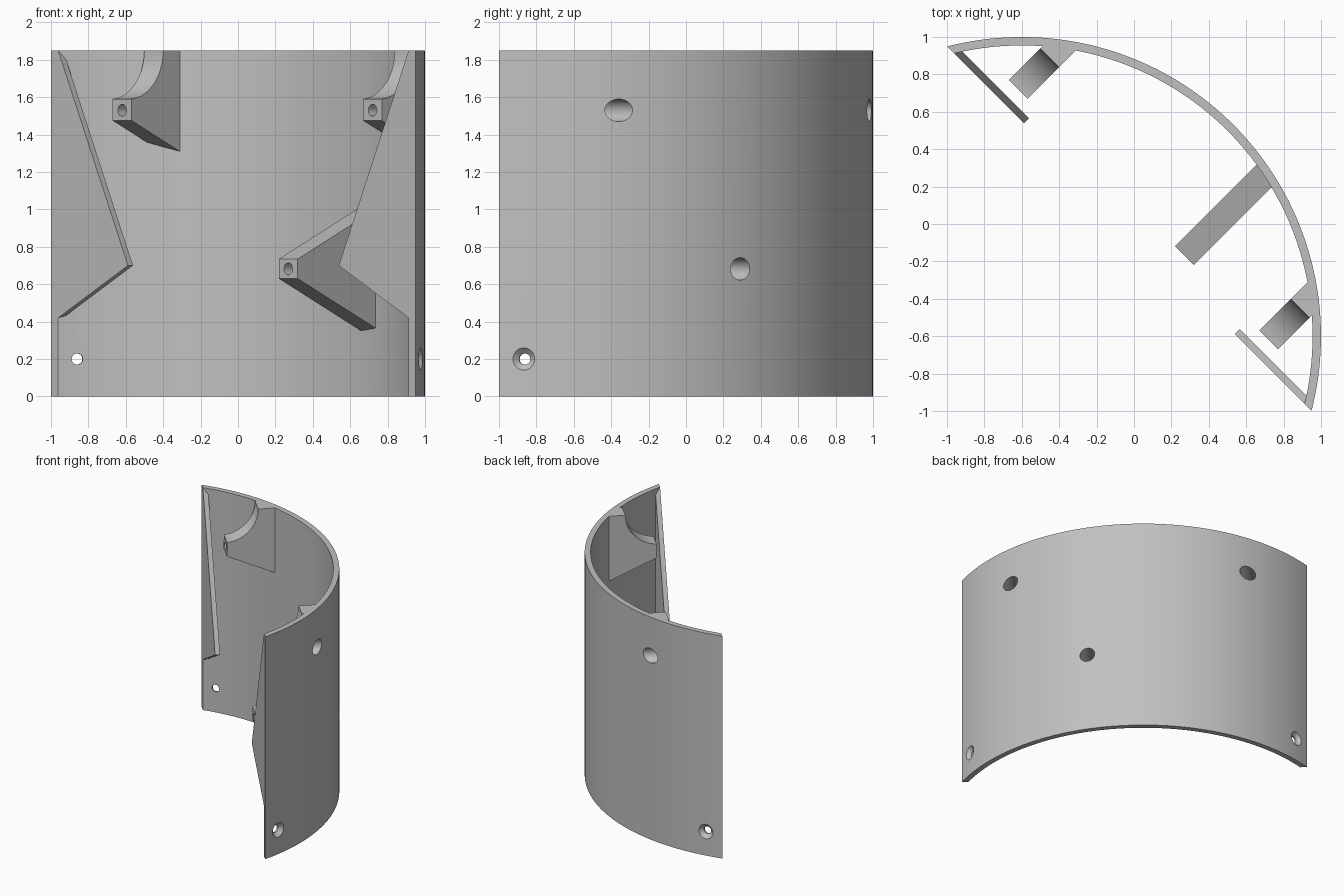
import bpy, bmesh, math
from mathutils import Matrix, Vector

if "Cube" in bpy.data.objects:
    bpy.data.objects.remove(bpy.data.objects["Cube"])

# Local frame: u runs across the opening, v runs out through the curved wall
TURN = Matrix.Rotation(math.radians(-45), 4, "Z")
HEIGHT = 1.85
CENTRE_V = -0.849
R_OUT, R_IN = 1.6, 1.555
V_CUT, V_BACK = -0.035, 0.003
V_TIP = 0.07

grey = bpy.data.materials.new("light_grey")
grey.use_nodes = True
grey.diffuse_color = (0.53, 0.53, 0.53, 1)
grey.node_tree.nodes["Principled BSDF"].inputs["Base Color"].default_value = grey.diffuse_color


def finish(name, bm):
    bmesh.ops.recalc_face_normals(bm, faces=bm.faces)
    bm.transform(TURN)
    mesh = bpy.data.meshes.new(name)
    bm.to_mesh(mesh)
    bm.free()
    mesh.materials.append(grey)
    obj = bpy.data.objects.new(name, mesh)
    bpy.context.collection.objects.link(obj)
    return obj


def prism(name, points, low, high, place):
    """Extrude a flat outline from low to high; place maps (a, b, h) to (u, v, z)."""
    bm = bmesh.new()
    face = bm.faces.new([bm.verts.new(place(a, b, low)) for a, b in points])
    moved = bmesh.ops.extrude_face_region(bm, geom=[face])["geom"]
    shift = Vector(place(0, 0, high)) - Vector(place(0, 0, low))
    bmesh.ops.translate(bm, vec=shift, verts=[g for g in moved if isinstance(g, bmesh.types.BMVert)])
    return finish(name, bm)


def drill(start, end, r_start, r_end):
    start, end = Vector(start), Vector(end)
    axis = end - start
    place = Matrix.Translation((start + end) / 2) @ axis.to_track_quat("Z", "Y").to_matrix().to_4x4()
    bm = bmesh.new()
    bmesh.ops.create_cone(bm, cap_ends=True, segments=32, radius1=r_start,
                          radius2=r_end, depth=axis.length, matrix=place)
    cutter = finish("drill_cutter", bm)
    cutter.hide_render = True
    return cutter


def combine(obj, cutter, operation="DIFFERENCE"):
    mod = obj.modifiers.new("cut", "BOOLEAN")
    mod.object, mod.operation, mod.solver = cutter, operation, "EXACT"
    bpy.context.view_layer.objects.active = obj
    bpy.ops.object.modifier_apply(modifier=mod.name)


def arc(radius, a0, a1, n):
    return [(radius * math.sin(a0 + (a1 - a0) * i / n),
             CENTRE_V + radius * math.cos(a0 + (a1 - a0) * i / n)) for i in range(n + 1)]


def flat(a, b, h):
    return (a, b, h)


def across(a, b, h):
    return (a, h, b)


def sideways(a, b, h):
    return (h, a, b)


# Curved wall, both ends trimmed on one plane
a_out = math.acos((V_CUT - CENTRE_V) / R_OUT)
a_in = math.acos((V_CUT - CENTRE_V) / R_IN)
wall = prism("curved_wall", arc(R_OUT, -a_out, a_out, 72) + arc(R_IN, a_in, -a_in, 72),
             0, HEIGHT, flat)

# Triangular end flanges
u_base = R_IN * math.sin(a_in)
parts = [wall]
for side, s in (("left", 1), ("right", -1)):
    outline = [(s * u_base, HEIGHT), (s * 0.797, 0.7), (s * u_base, 0.42)]
    parts.append(prism(side + "_flange", outline, V_CUT, V_BACK, across))

# Screw bosses reaching inward from the wall
SLOPE, V_END = 0.45, 0.9
scoop = []
for i in range(17):
    t = math.radians(85.4) * (1 - i / 16)
    scoop.append((0.05 + 0.26 * math.cos(t), HEIGHT - 0.26 * math.sin(t)))
upper = [(V_END, HEIGHT), (V_END, 1.475 - SLOPE * (V_END - V_TIP)), (V_TIP, 1.475)] + scoop
rise = SLOPE * (V_END - V_TIP)
lower = [(V_TIP, 0.63), (V_TIP, 0.735), (V_END, 0.735 + rise), (V_END, 0.63 - rise)]

core = prism("wall_core", arc(R_IN + 0.01, 0, 2 * math.pi * 159 / 160, 159), -1, HEIGHT, flat)
core.hide_render = True
helpers = [core]
for name, outline, u, z in (("upper_left_boss", upper, 0.947, 1.53),
                            ("upper_right_boss", upper, -0.947, 1.53),
                            ("lower_boss", lower, 0.31, 0.682)):
    boss = prism(name, outline, u - 0.0715, u + 0.0715, sideways)
    combine(boss, core, "INTERSECT")
    bore = drill((u, 0.2, z), (u, 1.2, z), 0.06, 0.06)
    pilot = drill((u, -0.1, z), (u, 0.4, z), 0.032, 0.032)
    combine(boss, bore)
    combine(boss, pilot)
    combine(wall, bore)
    parts.append(boss)
    helpers += [bore, pilot]

# Countersunk holes near the bottom corners
for s in (1, -1):
    a = s * math.radians(54.6)

    def at(r):
        return (r * math.sin(a), CENTRE_V + r * math.cos(a), 0.2)

    sink = drill(at(R_OUT - 0.03), at(R_OUT + 0.01), 0.03, 0.07)
    hole = drill(at(R_IN - 0.1), at(R_OUT + 0.1), 0.03, 0.03)
    combine(wall, sink)
    combine(wall, hole)
    helpers += [sink, hole]

for h in helpers:
    bpy.data.objects.remove(h)

# Smooth curves, crisp edges
bpy.ops.object.select_all(action="DESELECT")
for p in parts:
    p.select_set(True)
bpy.context.view_layer.objects.active = wall
bpy.ops.object.shade_smooth_by_angle(angle=math.radians(30))
